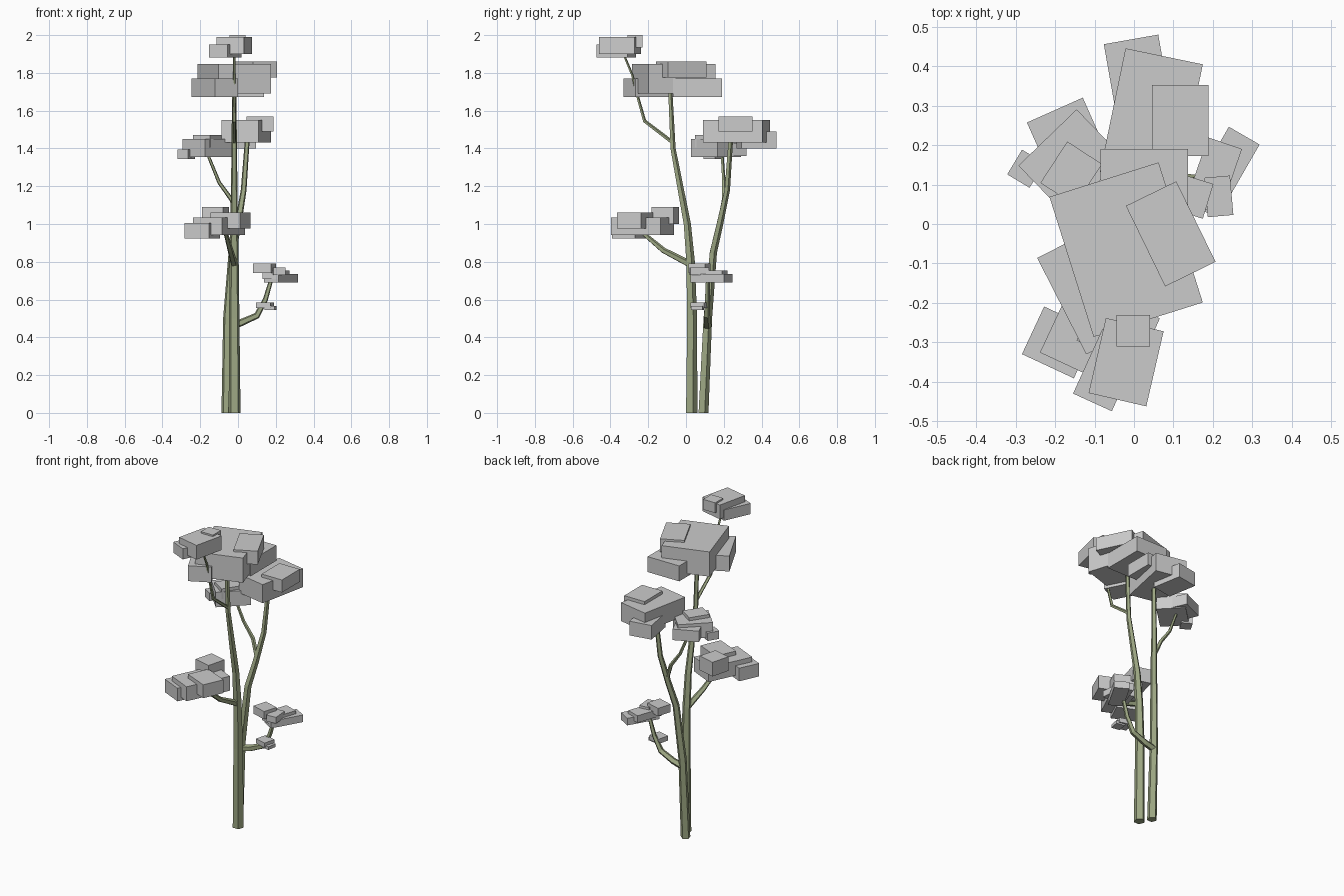
import bpy, bmesh, math
from mathutils import Vector, Matrix

bark = bpy.data.materials.new("bark")
bark.diffuse_color = (0.34, 0.39, 0.23, 1)


def finish(name, bm, mat=None):
    bmesh.ops.recalc_face_normals(bm, faces=bm.faces)
    me = bpy.data.meshes.new(name)
    bm.to_mesh(me)
    bm.free()
    ob = bpy.data.objects.new(name, me)
    bpy.context.collection.objects.link(ob)
    if mat:
        me.materials.append(mat)
    return ob


def limb(name, path, sides=5):
    """Tapered flat-sided tube; path points are (x, y, z, radius)."""
    bm = bmesh.new()
    pts = [Vector(p[:3]) for p in path]
    up = Vector((0, 0, 1))
    rings = []
    for i, p in enumerate(pts):
        d = (pts[min(i + 1, len(pts) - 1)] - pts[max(i - 1, 0)]).normalized()
        if i == 0 and p.z == 0:
            d = up
        q = up.rotation_difference(d)
        ring = []
        for k in range(sides):
            a = math.tau * (k + 0.25) / sides
            ring.append(bm.verts.new(p + q @ Vector((math.cos(a), math.sin(a), 0)) * path[i][3]))
        rings.append(ring)
    for lo, hi in zip(rings, rings[1:]):
        for k in range(sides):
            n = (k + 1) % sides
            bm.faces.new((lo[k], lo[n], hi[n], hi[k]))
    bm.faces.new(rings[0])
    bm.faces.new(rings[-1])
    return finish(name, bm, bark)


def foliage(name, blocks):
    """Cluster of blocks: (cx, cy, size x, size y, z low, z high, turn in degrees)."""
    bm = bmesh.new()
    for cx, cy, sx, sy, z0, z1, turn in blocks:
        m = (Matrix.Translation((cx, cy, (z0 + z1) / 2))
             @ Matrix.Rotation(math.radians(turn), 4, 'Z')
             @ Matrix.Diagonal((sx, sy, z1 - z0, 1)))
        bmesh.ops.create_cube(bm, size=1, matrix=m)
    return finish(name, bm)


# Two trunks
limb("main_trunk", [(-0.018, 0.027, 0, 0.033), (-0.02, 0.03, 0.5, 0.029), (-0.02, 0.022, 0.8, 0.025),
                    (-0.02, 0.005, 1.0, 0.021), (-0.02, -0.07, 1.4, 0.015), (-0.02, -0.085, 1.72, 0.012)])
limb("second_trunk", [(-0.06, 0.09, 0, 0.029), (-0.055, 0.113, 0.5, 0.025), (-0.03, 0.143, 0.85, 0.021),
                      (0.0, 0.178, 1.0, 0.019), (0.03, 0.217, 1.18, 0.016), (0.05, 0.237, 1.46, 0.013)])

# Branches
limb("low_front_branch", [(-0.02, 0.025, 0.785, 0.02), (-0.04, -0.12, 0.86, 0.016), (-0.07, -0.25, 0.97, 0.011)])
limb("left_branch", [(0.0, 0.185, 1.04, 0.013), (-0.035, 0.2, 1.13, 0.012),
                     (-0.1, 0.2, 1.22, 0.01), (-0.165, 0.19, 1.38, 0.008)])
limb("top_branch", [(-0.02, -0.07, 1.43, 0.011), (-0.02, -0.22, 1.545, 0.01), (-0.02, -0.255, 1.67, 0.008),
                    (-0.02, -0.285, 1.79, 0.007), (-0.02, -0.34, 1.92, 0.006)])
limb("right_branch", [(-0.05, 0.113, 0.46, 0.022), (0.01, 0.113, 0.475, 0.02), (0.1, 0.11, 0.515, 0.018),
                      (0.145, 0.112, 0.6, 0.014), (0.18, 0.115, 0.72, 0.011)])

# Block foliage
foliage("crown_foliage", [
    (-0.02, -0.065, 0.29, 0.372, 1.69, 1.847, 17.5),
    (-0.122, -0.177, 0.137, 0.274, 1.672, 1.77, 27),
    (0.093, -0.025, 0.142, 0.227, 1.775, 1.86, 26),
    (0.026, 0.06, 0.222, 0.26, 1.672, 1.77, 0)])
foliage("top_foliage", [
    (-0.02, -0.35, 0.15, 0.195, 1.90, 1.99, -13),
    (-0.002, -0.27, 0.085, 0.08, 1.935, 2.0, 0),
    (-0.068, -0.37, 0.108, 0.18, 1.882, 1.95, -24.5)])
foliage("back_foliage", [
    (0.044, 0.268, 0.2, 0.32, 1.432, 1.55, -11.7),
    (0.117, 0.262, 0.143, 0.18, 1.49, 1.57, 0),
    (0.009, 0.374, 0.14, 0.19, 1.40, 1.49, 10)])
foliage("left_foliage", [
    (-0.17, 0.22, 0.155, 0.15, 1.36, 1.43, 24),
    (-0.16, 0.158, 0.205, 0.17, 1.355, 1.45, 44),
    (-0.159, 0.128, 0.105, 0.125, 1.405, 1.47, -33),
    (-0.274, 0.14, 0.066, 0.073, 1.345, 1.395, -31)])
foliage("front_foliage", [
    (-0.19, -0.30, 0.145, 0.133, 0.922, 1.005, -25),
    (-0.10, -0.23, 0.17, 0.29, 0.943, 1.035, -25),
    (-0.04, -0.267, 0.17, 0.137, 0.975, 1.06, -24),
    (-0.12, -0.11, 0.115, 0.12, 1.0, 1.09, -15)])
foliage("right_foliage", [
    (0.228, 0.135, 0.09, 0.205, 0.69, 0.735, -30),
    (0.202, 0.122, 0.091, 0.175, 0.71, 0.755, -19),
    (0.14, 0.072, 0.1, 0.092, 0.74, 0.79, -17),
    (0.215, 0.07, 0.065, 0.1, 0.73, 0.77, 5)])
foliage("small_foliage", [
    (0.143, 0.07, 0.078, 0.075, 0.555, 0.585, -15),
    (0.172, 0.062, 0.055, 0.06, 0.545, 0.565, -10)])
